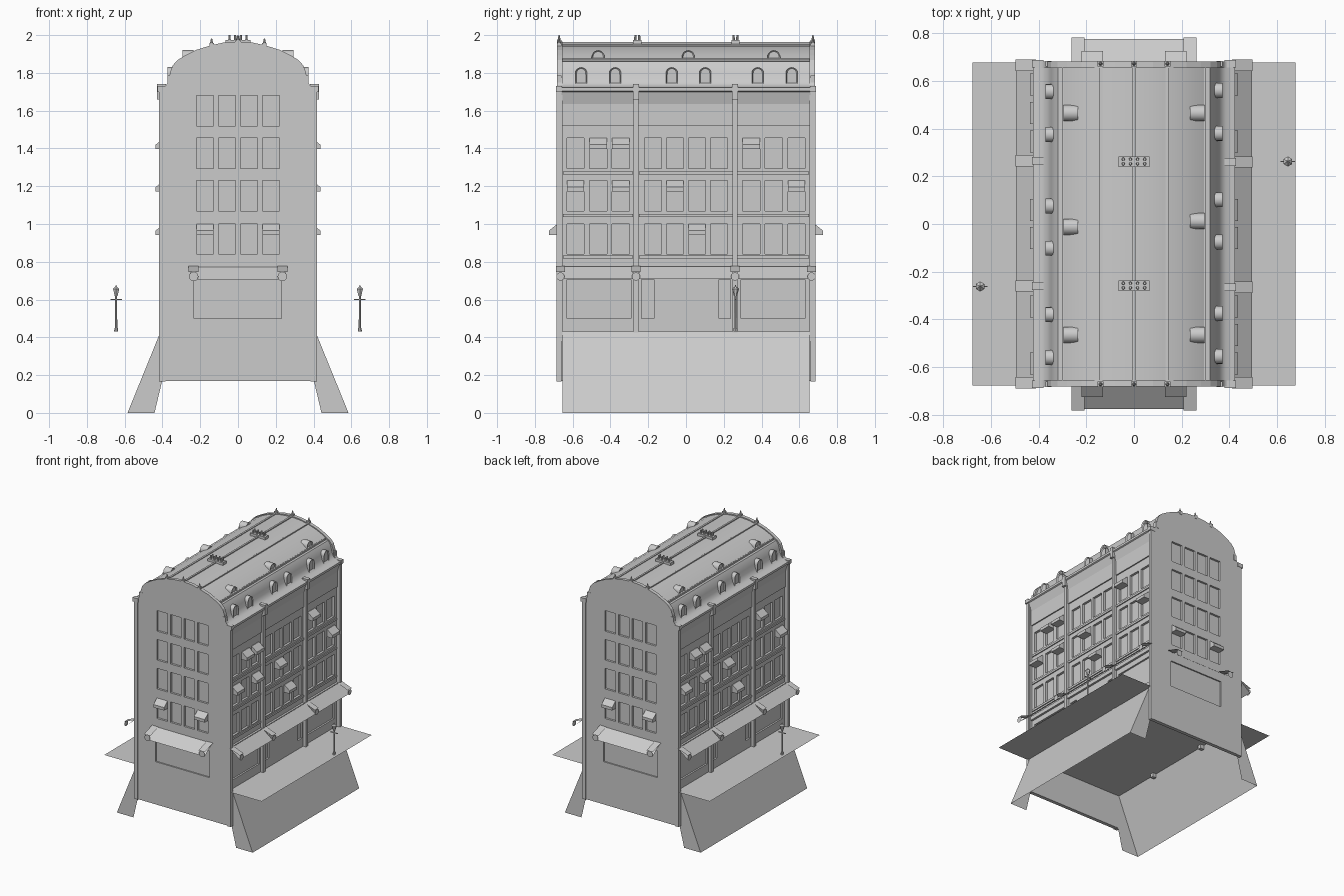
import bpy, bmesh
from math import pi, sin, cos, radians
from mathutils import Matrix, Vector

if "Cube" in bpy.data.objects:
    bpy.data.objects.remove(bpy.data.objects["Cube"])

HALF_TURN = Matrix.Rotation(pi, 4, 'Z')


def make(name, bm, twin=False, smooth=False):
    """Turn a bmesh into an object; twin adds a copy turned 180 degrees about z."""
    bmesh.ops.recalc_face_normals(bm, faces=bm.faces)
    me = bpy.data.meshes.new(name)
    bm.to_mesh(me)
    bm.free()
    objs = [bpy.data.objects.new(name, me)]
    if twin:
        other = me.copy()
        other.transform(HALF_TURN)
        objs.append(bpy.data.objects.new(name + "_opposite", other))
    for o in objs:
        bpy.context.collection.objects.link(o)
        if smooth:
            bpy.ops.object.select_all(action='DESELECT')
            o.select_set(True)
            bpy.context.view_layer.objects.active = o
            bpy.ops.object.shade_smooth_by_angle(angle=radians(35))
    return objs[0]


def add_box(bm, x0, x1, y0, y1, z0, z1):
    m = Matrix.Translation(((x0 + x1) / 2, (y0 + y1) / 2, (z0 + z1) / 2)) @ \
        Matrix.Diagonal((abs(x1 - x0), abs(y1 - y0), abs(z1 - z0), 1))
    bmesh.ops.create_cube(bm, size=1, matrix=m)


def add_prism(bm, pts, axis, a, b):
    """Extrude a 2D outline along an axis from a to b; returns the cap at b."""
    def at(p, t):
        return {'x': (t, p[0], p[1]), 'y': (p[0], t, p[1])}[axis]
    lo = [bm.verts.new(at(p, a)) for p in pts]
    hi = [bm.verts.new(at(p, b)) for p in pts]
    n = len(pts)
    for i in range(n):
        j = (i + 1) % n
        bm.faces.new((lo[i], lo[j], hi[j], hi[i]))
    bm.faces.new(lo)
    return bm.faces.new(hi)


def add_quad(bm, *pts):
    bm.faces.new([bm.verts.new(p) for p in pts])


def add_rod(bm, x, y, z0, z1, r0, r1, n=8):
    bmesh.ops.create_cone(bm, cap_ends=True, segments=n, radius1=r0, radius2=r1, depth=z1 - z0,
                          matrix=Matrix.Translation((x, y, (z0 + z1) / 2)))


def mirror_x(half):
    return half + [(-x, z) for x, z in reversed(half) if x > 0]


def carve(obj, boxes):
    """Cut recesses, on both opposite sides of the building."""
    bm = bmesh.new()
    for b in boxes:
        add_box(bm, *b)
        x0, x1, y0, y1, z0, z1 = b
        add_box(bm, -x0, -x1, -y0, -y1, z0, z1)
    cutter = make(obj.name + "_cutter", bm)
    cutter.hide_render = True
    mod = obj.modifiers.new("recesses", 'BOOLEAN')
    mod.operation, mod.solver, mod.object = 'DIFFERENCE', 'EXACT', cutter
    bpy.context.view_layer.objects.active = obj
    bpy.ops.object.modifier_apply(modifier=mod.name)
    bpy.data.objects.remove(cutter)


# window layout
ROWS = [(.84, 1.0), (1.07, 1.23), (1.295, 1.455)]
SIDE_COLS = [-.585, -.465, -.345, -.175, -.058, .058, .175, .345, .465, .585]
FRONT_COLS = [-.175, -.058, .058, .175]
W = .046

# main block: walls, cove, cornice
bm = bmesh.new()
wall = [(.388, .43), (.388, 1.52), (.397, 1.52), (.397, 1.635), (.415, 1.70), (.424, 1.705),
        (.424, 1.722), (.38, 1.73)]
add_prism(bm, mirror_x(wall), 'y', -.66, .66)
body = make("main_walls", bm)
cuts = [(.37, .5, c - W, c + W, a, b) for c in SIDE_COLS for a, b in ROWS]
cuts += [(.375, .5, y0, y1, .5, .705) for y0, y1 in
         [(-.63, -.29), (-.235, -.17), (.175, .235), (.29, .63)]]
carve(body, cuts)

# curved roof: concave mansard below, shallow vault above
bm = bmesh.new()
roof = [(.42, 1.722), (.385, 1.73), (.365, 1.745), (.353, 1.77), (.346, 1.80), (.335, 1.835),
        (.318, 1.86), (.297, 1.862), (.293, 1.875), (.26, 1.895), (.21, 1.918), (.15, 1.938),
        (.08, 1.952), (0, 1.957)]
add_prism(bm, mirror_x(roof), 'y', -.66, .66)
make("roof", bm, smooth=True)

# gable end walls, open under the floor
bm = bmesh.new()
gable = [(.405, .168), (.41, .43), (.41, 1.715), (.38, 1.735), (.366, 1.76), (.36, 1.80),
         (.347, 1.838), (.32, 1.868), (.28, 1.892), (.22, 1.922), (.15, 1.944), (.08, 1.96),
         (0, 1.966)]
add_prism(bm, mirror_x(gable), 'y', -.682, -.655)
end = make("gable_wall", bm)
recess = [(c - W, c + W, -.75, -.666, a, b) for c in FRONT_COLS for a, b in ROWS + [(1.52, 1.68)]]
carve(end, recess + [(-.233, .23, -.75, -.672, .5, .705)])
back = end.data.copy()
back.transform(HALF_TURN)
bpy.context.collection.objects.link(bpy.data.objects.new("gable_wall_opposite", back))

# corner strips and pilasters with capitals
bm = bmesh.new()
for y in (-.672, .672):
    add_box(bm, .385, .417, y - .013, y + .013, .165, 1.70)
    add_box(bm, .38, .427, y - .016, y + .016, 1.70, 1.73)
    add_box(bm, .345, .372, y - .012, y + .012, 1.74, 1.785)
for y in (-.265, .26):
    add_box(bm, .38, .412, y - .013, y + .013, .40, 1.70)
    add_box(bm, .38, .428, y - .016, y + .016, 1.66, 1.74)
add_box(bm, .38, .404, -.66, .66, .745, .775)
for a, b in ((-.65, -.28), (-.25, .247), (.273, .65)):
    for z in (.825, 1.045, 1.27):
        add_box(bm, .38, .396, a, b, z - .008, z + .008)
make("pilasters", bm, twin=True)

# large awnings: thin sloped sheets with end discs
bm = bmesh.new()
for y0, y1 in ((-.685, -.28), (-.25, .247), (.273, .685)):
    add_quad(bm, (.41, y0, .775), (.495, y0, .71), (.495, y1, .71), (.41, y1, .775))
for y in (-.665, -.265, .26, .665):
    m = Matrix.Translation((.497, y, .722)) @ Matrix.Rotation(pi / 2, 4, 'Y')
    bmesh.ops.create_circle(bm, cap_ends=True, segments=12, radius=.022, matrix=m)
    add_quad(bm, (.41, y - .024, .778), (.497, y - .024, .745),
             (.497, y + .024, .745), (.41, y + .024, .778))
add_quad(bm, (-.255, -.68, .775), (-.255, -.775, .705), (.255, -.775, .705), (.255, -.68, .775))
for x in (-.235, .235):
    m = Matrix.Translation((x, -.78, .722)) @ Matrix.Rotation(pi / 2, 4, 'X')
    bmesh.ops.create_circle(bm, cap_ends=True, segments=12, radius=.025, matrix=m)
    add_quad(bm, (x - .027, -.68, .778), (x - .027, -.782, .745),
             (x + .027, -.782, .745), (x + .027, -.68, .778))
make("large_awnings", bm, twin=True)

# small window awnings
bm = bmesh.new()
for c, r in ((1, 2), (2, 2), (7, 2), (0, 1), (2, 1), (4, 1), (9, 1), (5, 0)):
    y, z = SIDE_COLS[c], ROWS[r][1]
    add_prism(bm, [(.375, z), (.392, z), (.436, z - .035), (.436, z - .058), (.375, z - .058)],
              'y', y - W, y + W)
for c in (0, 3):
    x, z = FRONT_COLS[c], 1.0
    add_prism(bm, [(-.668, z), (-.682, z), (-.725, z - .035), (-.725, z - .058),
                   (-.668, z - .058)], 'x', x - W, x + W)
make("window_awnings", bm, twin=True)

# barrel dormers with recessed faces
bm = bmesh.new()


def dormer(y, x0, x1, z0, z1, r):
    arch = [(y - r, z0), (y + r, z0)]
    arch += [(y + r * cos(pi * i / 10), z1 - r + r * sin(pi * i / 10)) for i in range(11)]
    face = add_prism(bm, arch, 'x', x0, x1)
    bm.normal_update()
    bmesh.ops.inset_region(bm, faces=[face], thickness=.007, depth=0)
    bmesh.ops.translate(bm, verts=face.verts, vec=(-.008, 0, 0))


for y in (-.555, -.375, -.075, .102, .38, .56):
    dormer(y, .315, .372, 1.742, 1.83, .031)
for y in (-.465, .012, .465):
    dormer(y, .235, .295, 1.86, 1.92, .034)
make("dormers", bm, twin=True, smooth=True)

# roof ribs and gable finials
bm = bmesh.new()
for x, z in ((-.14, 1.94), (0, 1.957), (.14, 1.94)):
    add_box(bm, x - .007, x + .007, -.66, .66, z - .012, z + .007)
    for y in (-.672, .672):
        add_box(bm, x - .012, x + .012, y - .012, y + .012, z - .01, z + .018)
        add_rod(bm, x, y, z + .018, z + .043, .008, .003)
for s in (-1, 1):
    add_box(bm, s * .295 - .006, s * .295 + .006, -.66, .66, 1.858, 1.874)
make("roof_ribs_and_finials", bm)

# chimney stacks with pots
bm = bmesh.new()
for y in (-.258, .262):
    add_box(bm, -.065, .065, y - .022, y + .022, 1.94, 1.974)
    for i in range(4):
        for dy in (-.01, .01):
            add_rod(bm, -.045 + .03 * i, y + dy, 1.97, 2.0, .007, .0055)
make("chimneys", bm)

# street sheet on each side
bm = bmesh.new()
add_quad(bm, (.385, -.678, .432), (.678, -.678, .432), (.678, .678, .432), (.385, .678, .432))
make("street", bm, twin=True)

# sloped skirts below the street with end caps
bm = bmesh.new()
y = .655
add_quad(bm, (.41, -y, .43), (.585, -y, 0), (.585, y, 0), (.41, y, .43))
for s in (-y, y):
    add_quad(bm, (.41, s, .43), (.585, s, 0), (.442, s, 0), (.402, s, .168))
make("skirt", bm, twin=True)

# street lamps
bm = bmesh.new()
lx, ly = .645, .262
add_rod(bm, lx, ly, .432, .45, .011, .009)
add_rod(bm, lx, ly, .45, .62, .006, .005)
add_box(bm, lx - .03, lx + .03, ly - .003, ly + .003, .597, .603)
add_rod(bm, lx, ly, .62, .655, .009, .018, 6)
add_rod(bm, lx, ly, .655, .668, .021, .006, 6)
add_rod(bm, lx, ly, .668, .678, .004, .002, 6)
make("street_lamp", bm, twin=True)
